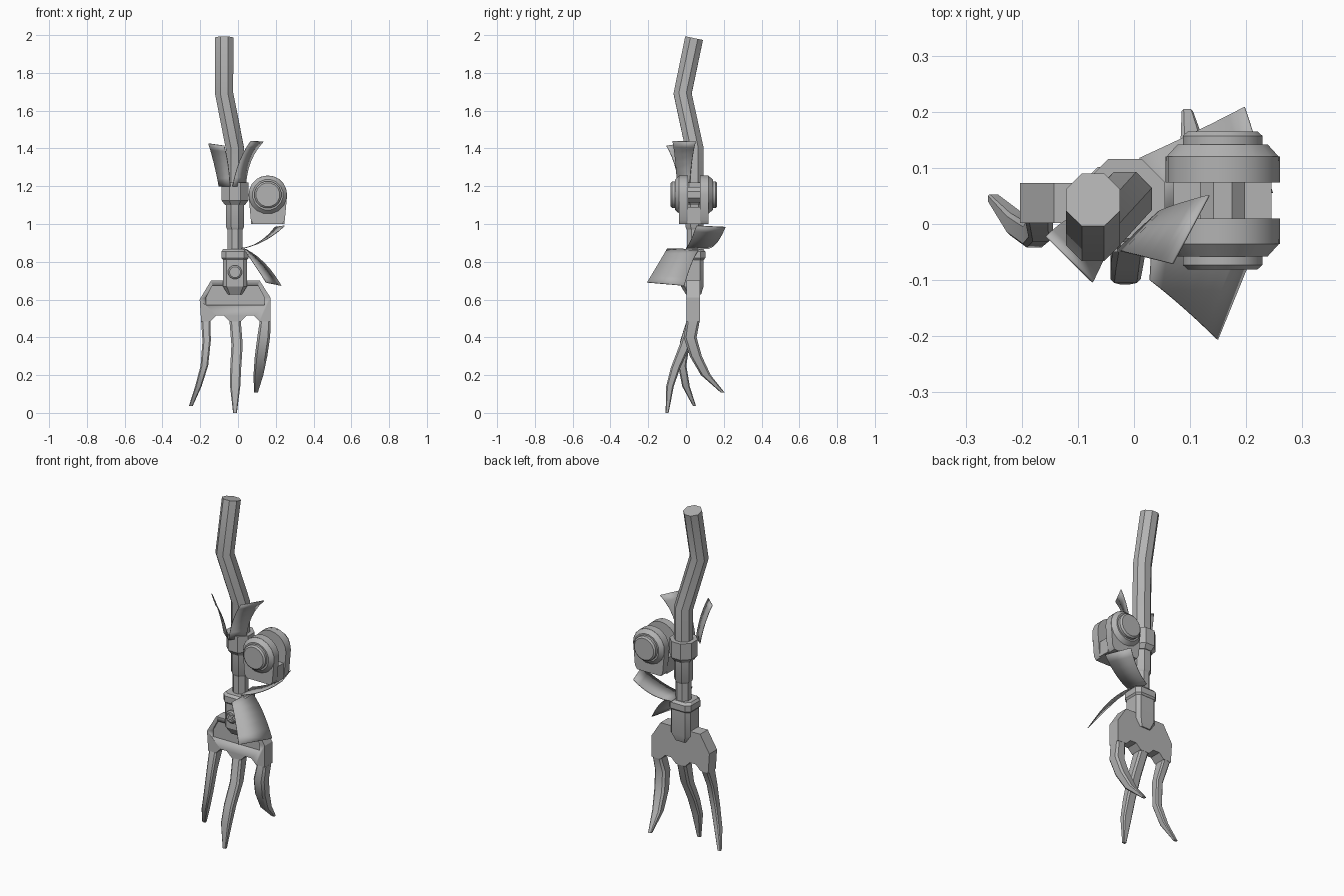
import bpy, bmesh, math
from mathutils import Vector

cube = bpy.data.objects.get("Cube")
if cube:
    bpy.data.objects.remove(cube)

grey = bpy.data.materials.new("plain_grey")
grey.use_nodes = True
grey.diffuse_color = (0.45, 0.45, 0.45, 1)
grey.node_tree.nodes["Principled BSDF"].inputs["Base Color"].default_value = grey.diffuse_color


def loft(name, rings, closed=True):
    """Skin a list of equal-sized rings; closed rings are capped."""
    bm = bmesh.new()
    rows = [[bm.verts.new(p) for p in ring] for ring in rings]
    n = len(rows[0])
    for a, b in zip(rows, rows[1:]):
        for i in range(n if closed else n - 1):
            j = (i + 1) % n
            bm.faces.new((a[i], a[j], b[j], b[i]))
    if closed:
        bm.faces.new(rows[0])
        bm.faces.new(rows[-1])
    bmesh.ops.recalc_face_normals(bm, faces=bm.faces)
    mesh = bpy.data.meshes.new(name)
    bm.to_mesh(mesh)
    bm.free()
    obj = bpy.data.objects.new(name, mesh)
    bpy.context.collection.objects.link(obj)
    mesh.materials.append(grey)
    bpy.ops.object.select_all(action='DESELECT')
    obj.select_set(True)
    bpy.context.view_layer.objects.active = obj
    bpy.ops.object.shade_smooth_by_angle(angle=math.radians(32))
    return obj


def tube(name, path, radii, sides=8):
    """Faceted tube with mitred bends; radii are measured to the flats."""
    pts = [Vector(p) for p in path]
    rings = []
    for i, p in enumerate(pts):
        t = Vector()
        if i > 0:
            t += (p - pts[i - 1]).normalized()
        if i < len(pts) - 1:
            t += (pts[i + 1] - p).normalized()
        t.normalize()
        ref = Vector((1, 0, 0))
        u = (ref - t * ref.dot(t)).normalized()
        v = t.cross(u)
        r = radii[i] / math.cos(math.pi / sides)
        angles = [math.tau * (k + 0.5) / sides for k in range(sides)]
        rings.append([p + (u * math.cos(a) + v * math.sin(a)) * r for a in angles])
    return loft(name, rings)


def prism(name, outline, y0, y1):
    return loft(name, [[(x, y, z) for x, z in outline] for y in (y0, y1)])


def block(x, y, z, hx, hy, c):
    """Horizontal rectangle ring with clipped corners."""
    return [(x + a * hx - a * c * (k == 1), y + b * hy - b * c * (k == 0), z)
            for a, b, order in ((1, 1, (0, 1)), (-1, 1, (1, 0)), (-1, -1, (0, 1)), (1, -1, (1, 0)))
            for k in order]


def strip(name, left, right, steps=6):
    """Thin curved cloth strip between two three-point edges."""
    def bend(e, t):
        a, b, c = (Vector(p) for p in e)
        ctrl = 2 * b - (a + c) / 2
        return a * (1 - t) ** 2 + ctrl * 2 * t * (1 - t) + c * t * t
    obj = loft(name, [[bend(left, i / steps), bend(right, i / steps)]
                      for i in range(steps + 1)], closed=False)
    mod = obj.modifiers.new("thickness", 'SOLIDIFY')
    mod.thickness = 0.004
    return obj


CX, CY = -0.016, 0.045

# Bent handle and the stem it runs into
tube("handle", [(-0.073, 0.043, 1.984), (-0.073, -0.018, 1.69), (CX, CY, 1.40), (CX, CY, 1.15)],
     [0.048] * 4)
tube("collar", [(CX, CY, z) for z in (1.22, 1.125, 1.10)], [0.071, 0.071, 0.052])
tube("sleeve", [(CX, CY, z) for z in (1.15, 0.985, 0.97)], [0.048, 0.048, 0.04])
tube("stem", [(CX, CY, 1.0), (CX, CY, 0.84)], [0.04, 0.04])

# Socket with its rim and tapered foot
loft("socket", [block(CX, 0.033, 0.84, 0.064, 0.06, 0.02), block(CX, 0.033, 0.67, 0.064, 0.06, 0.02),
                block(CX, 0.04, 0.627, 0.037, 0.04, 0.01)])
loft("socket_rim", [block(CX, 0.035, 0.868, 0.062, 0.055, 0.022), block(CX, 0.035, 0.855, 0.072, 0.067, 0.024),
                    block(CX, 0.035, 0.82, 0.072, 0.067, 0.024), block(CX, 0.035, 0.81, 0.064, 0.06, 0.02)])

# Screw with a raised cross on its head
tube("screw_head", [(CX, y, 0.745) for y in (-0.02, -0.038, -0.044)], [0.036, 0.036, 0.028], 12)
for k in (1, 3):
    a = k * math.pi / 4
    d, n = Vector((math.cos(a), math.sin(a))) * 0.025, Vector((-math.sin(a), math.cos(a))) * 0.006
    c = Vector((CX, 0.745))
    prism("screw_cross", [c + d + n, c - d + n, c - d - n, c + d - n], -0.04, -0.05)

# Fork head with a sunken front panel
arch = [(-0.05, 0.485), (-0.02, 0.515), (0.02, 0.515), (0.05, 0.485)]
outline = [(-0.195, 0.485)] + [(x - 0.095, z) for x, z in arch] + [(x + 0.065, z) for x, z in arch]
outline += [(0.172, 0.485), (0.172, 0.61), (0.115, 0.70), (-0.143, 0.70), (-0.203, 0.60)]
head = prism("fork_head", outline, 0.002, 0.073)
cutter = prism("panel_cutter", [(-0.17, 0.57), (0.14, 0.57), (0.14, 0.61), (0.105, 0.675),
                                (-0.135, 0.675), (-0.17, 0.61)], -0.05, 0.014)
cutter.hide_render = True
cut = head.modifiers.new("panel", 'BOOLEAN')
cut.object = cutter
cut.solver = 'EXACT'
bpy.context.view_layer.objects.active = head
bpy.ops.object.modifier_apply(modifier=cut.name)
bpy.data.objects.remove(cutter)

# Three curved tines, each section is x, y, z, half width, half depth
tines = {
    "right_tine": [(-0.17, 0.037, 0.485, 0.025, 0.035), (-0.166, -0.005, 0.38, 0.022, 0.026),
                   (-0.178, -0.02, 0.25, 0.02, 0.022), (-0.21, 0.0, 0.14, 0.017, 0.02),
                   (-0.25, 0.045, 0.036, 0.01, 0.008)],
    "middle_tine": [(-0.015, 0.037, 0.485, 0.03, 0.035), (-0.005, -0.004, 0.36, 0.03, 0.03),
                    (-0.012, -0.055, 0.24, 0.029, 0.025), (-0.015, -0.085, 0.14, 0.027, 0.02),
                    (-0.016, -0.1, 0.0, 0.01, 0.008)],
    "left_tine": [(0.144, 0.037, 0.485, 0.029, 0.035), (0.136, 0.022, 0.40, 0.034, 0.034),
                  (0.122, 0.052, 0.30, 0.033, 0.032), (0.108, 0.105, 0.20, 0.026, 0.026),
                  (0.095, 0.195, 0.107, 0.01, 0.01)],
}
for name, path in tines.items():
    rings = [block(x, y, z, hx, hy, min(hx, hy) * 0.35) for x, y, z, hx, hy in path]
    loft(name, rings)

# Forked housing beside the collar, made of two mirrored cheeks
WX, WY, WZ = 0.158, 0.042, 1.155
cheek = [(WX + 0.102 * math.cos(math.pi * k / 10), WZ + 0.102 * math.sin(math.pi * k / 10))
         for k in range(11)] + [(0.068, 1.02), (0.08, 1.0), (0.235, 1.0), (0.248, 1.02)]
for side, s in (("front", -1), ("back", 1)):
    prism(side + "_cheek", cheek, WY + s * 0.032, WY + s * 0.078)
    tube(side + "_cheek_bevel", [(WX, WY + s * d, WZ) for d in (0.07, 0.078, 0.1)], [0.1, 0.1, 0.08], 16)
    tube(side + "_cap", [(WX, WY + s * d, WZ) for d in (0.09, 0.115, 0.123)], [0.071, 0.071, 0.062], 16)
prism("housing_floor", [(0.07, 1.0), (0.245, 1.0), (0.245, 1.09), (0.07, 1.09)], WY - 0.035, WY + 0.035)
tube("housing_axle", [(WX, WY - 0.05, WZ), (WX, WY + 0.05, WZ)], [0.04, 0.04])

# Loose cloth ends above the collar and the socket
strip("upper_right_cloth", [(-0.1, 0.015, 1.2), (-0.125, 0.005, 1.32), (-0.155, -0.02, 1.427)],
      [(-0.04, -0.035, 1.2), (-0.052, -0.06, 1.32), (-0.072, -0.102, 1.415)])
strip("upper_left_cloth", [(-0.03, -0.045, 1.2), (0.008, -0.055, 1.335), (0.067, -0.07, 1.44)],
      [(0.04, 0.02, 1.2), (0.065, 0.032, 1.33), (0.132, 0.052, 1.437)])
strip("lower_back_cloth", [(0.02, 0.0, 0.872), (0.14, 0.025, 0.915), (0.245, 0.055, 0.992)],
      [(0.01, 0.118, 0.872), (0.11, 0.165, 0.905), (0.195, 0.208, 0.985)])
strip("lower_front_cloth", [(0.03, -0.1, 0.87), (0.09, -0.15, 0.785), (0.15, -0.206, 0.692)],
      [(0.04, 0.07, 0.868), (0.14, 0.03, 0.795), (0.23, -0.01, 0.675)])
